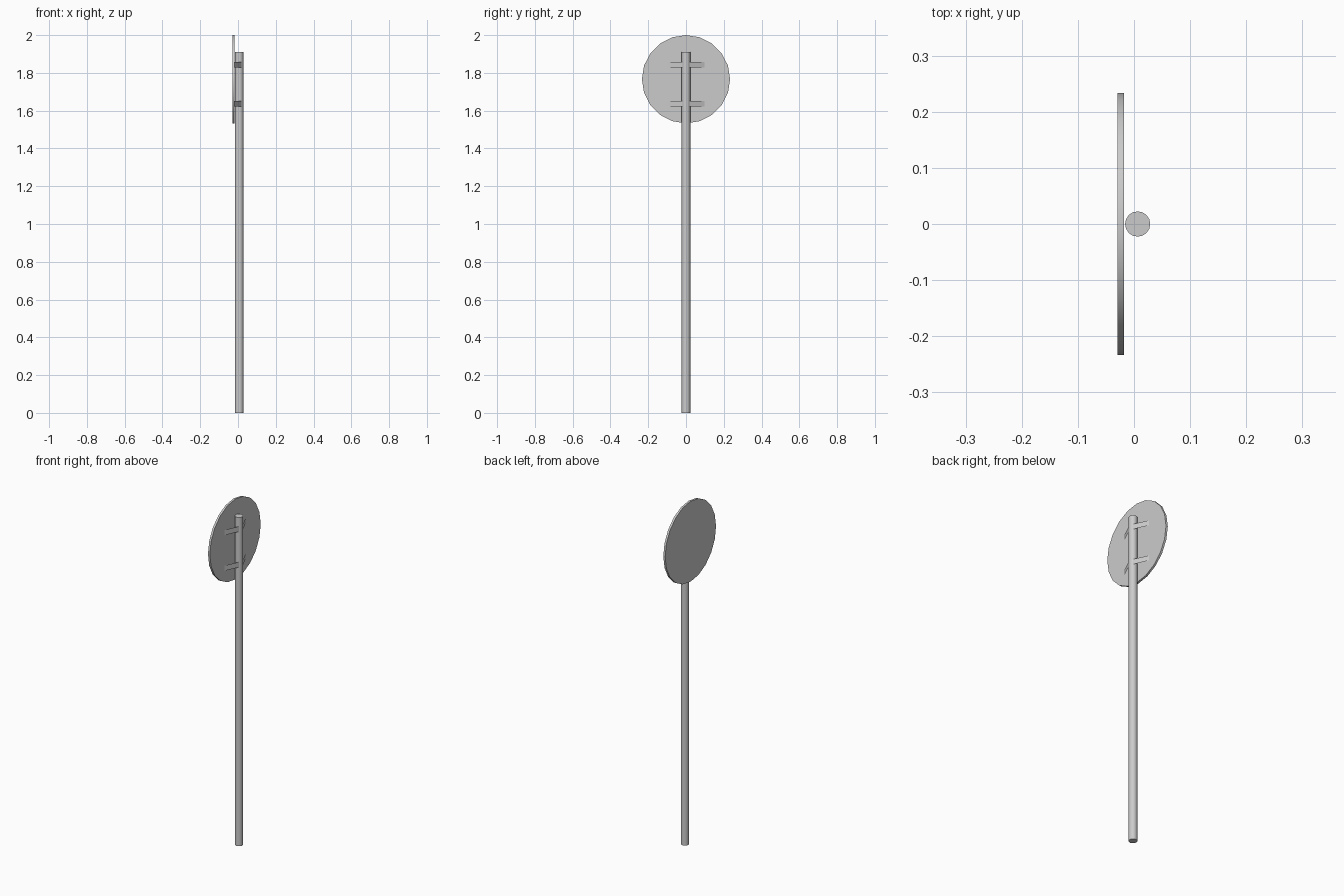
import bpy, math

if "Cube" in bpy.data.objects:
    bpy.data.objects.remove(bpy.data.objects["Cube"])


def cylinder(name, sides, radius, depth, location, rotation=(0, 0, 0)):
    bpy.ops.mesh.primitive_cylinder_add(vertices=sides, radius=radius, depth=depth,
                                        location=location, rotation=rotation)
    ob = bpy.context.object
    ob.name = name
    bpy.ops.object.shade_smooth_by_angle(angle=math.radians(35))
    return ob


def strap(name, z, side):
    # thin sheet strip running from the sign plate to the pole
    h = 0.015
    ends = [(-0.018, side * 0.1), (0.02, side * 0.017)]
    verts = [(x, y, z + s * h) for x, y in ends for s in (-1, 1)]
    mesh = bpy.data.meshes.new(name)
    face = (0, 2, 3, 1) if side < 0 else (0, 1, 3, 2)  # normals point outward
    mesh.from_pydata(verts, [], [face])
    ob = bpy.data.objects.new(name, mesh)
    bpy.context.collection.objects.link(ob)


# Upright pole
cylinder("pole", 16, 0.0225, 1.91, (0.0065, 0, 0.955))

# Round sign plate facing -x
cylinder("sign_plate", 20, 0.2335, 0.012, (-0.0235, 0, 1.7665), (0, math.pi / 2, 0))

# Two pairs of mounting straps
for level, z in (("lower", 1.636), ("upper", 1.843)):
    for label, side in (("front", -1), ("back", 1)):
        strap(f"{level}_{label}_strap", z, side)
